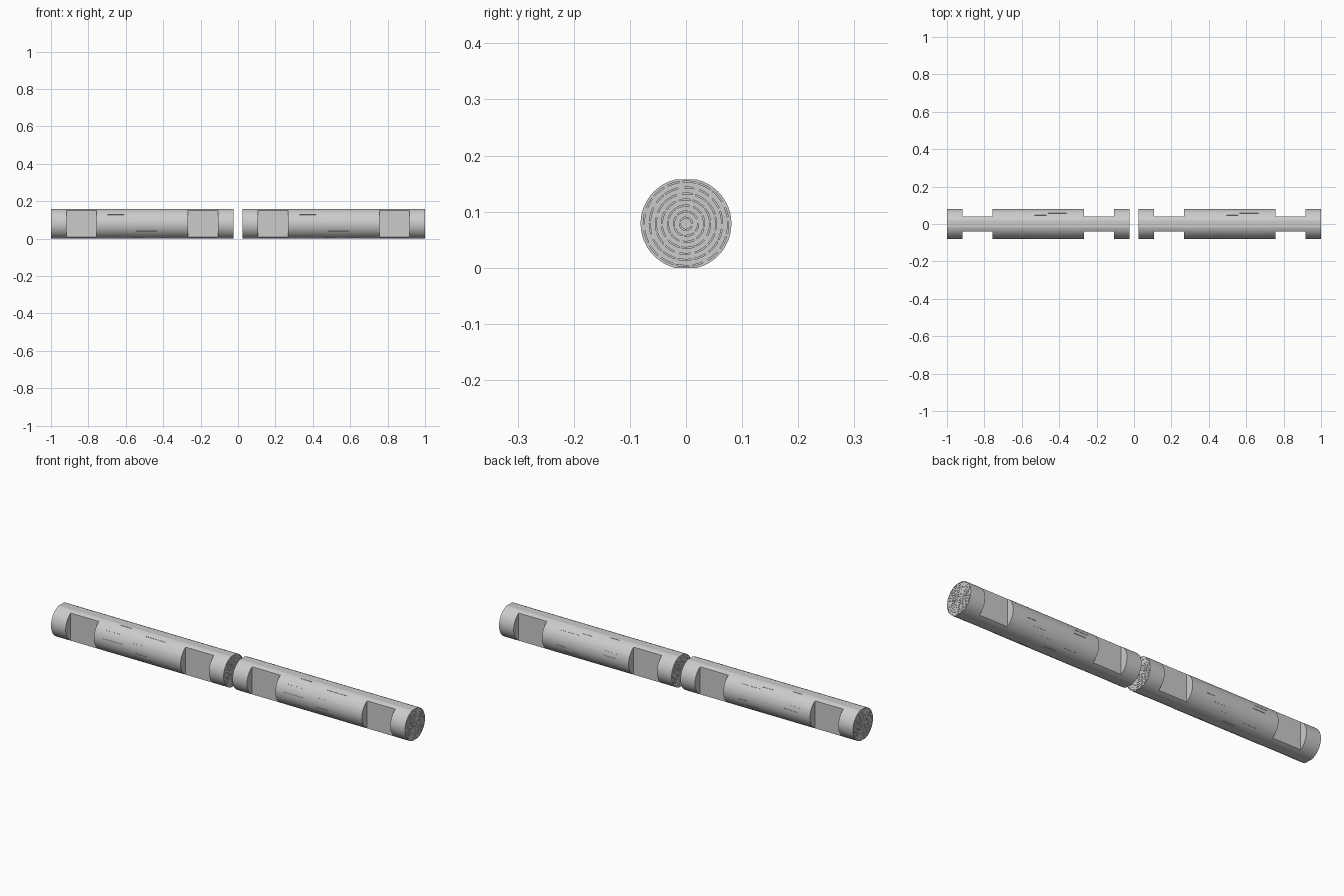
import bpy, bmesh, math, random
from mathutils import Matrix

if "Cube" in bpy.data.objects:
    bpy.data.objects.remove(bpy.data.objects["Cube"])

random.seed(4)
LENGTH, RADIUS, HALF_HEIGHT = 0.975, 0.081, 0.0785
CENTRE_X = 1 - LENGTH / 2

wood = bpy.data.materials.new("light grey wood")
wood.use_nodes = True
wood.diffuse_color = (0.6, 0.6, 0.6, 1)
wood.node_tree.nodes["Principled BSDF"].inputs["Base Color"].default_value = (0.6, 0.6, 0.6, 1)


def add_box(bm, centre, size, turn=0.0):
    """Box moved to its centre, then turned about the log's axis."""
    matrix = Matrix.Rotation(turn, 4, 'X') @ Matrix.Translation(centre) @ Matrix.Diagonal((*size, 1))
    bmesh.ops.create_cube(bm, size=1, matrix=matrix)


def add_prism(bm, outline, x0, x1):
    """Extrude a closed (y, z) outline along x."""
    a = [bm.verts.new((x0, y, z)) for y, z in outline]
    b = [bm.verts.new((x1, y, z)) for y, z in outline]
    bm.faces.new(a)
    bm.faces.new(b[::-1])
    for i in range(len(a)):
        j = (i + 1) % len(a)
        bm.faces.new((a[j], a[i], b[i], b[j]))


def arc(radius, start, end, steps):
    angles = [start + (end - start) * i / steps for i in range(steps + 1)]
    return [(radius * math.cos(t), radius * math.sin(t)) for t in angles]


def make_object(name, bm):
    bmesh.ops.recalc_face_normals(bm, faces=bm.faces)
    mesh = bpy.data.meshes.new(name)
    bm.to_mesh(mesh)
    bm.free()
    mesh.materials.append(wood)
    obj = bpy.data.objects.new(name, mesh)
    bpy.context.collection.objects.link(obj)
    return obj


# Round log flattened along its top and bottom
bm = bmesh.new()
limit = math.asin(HALF_HEIGHT / RADIUS)
side = arc(RADIUS, -limit, limit, 20)
add_prism(bm, side + [(-y, -z) for y, z in side], -LENGTH / 2, LENGTH / 2)
log = make_object("left_log", bm)

# Notches on both sides near each end
bm = bmesh.new()
for sx in (-1, 1):
    for sy in (-1, 1):
        add_box(bm, (sx * 0.325, sy * 0.09, 0), (0.16, 0.1, 0.3))

# Short grain grooves between the notches
grooves = 22
for i in range(grooves):
    turn = math.tau * (i + random.uniform(0.2, 0.8)) / grooves
    add_box(bm, (random.uniform(-0.17, 0.17), RADIUS, 0),
            (random.uniform(0.04, 0.12), 0.004, 0.0016), turn)

# Broken growth rings carved into both ends
for sx in (-1, 1):
    for ring in range(7):
        radius = 0.011 + 0.0107 * ring
        dashes = 4 + 2 * ring
        for d in range(dashes):
            start = math.tau * (d + 0.4 * ring) / dashes
            end = start + math.tau / dashes * random.uniform(0.6, 0.88)
            outline = arc(radius - 0.001, start, end, 5) + arc(radius + 0.001, end, start, 5)
            add_prism(bm, outline, sx * (LENGTH / 2 - 0.003), sx * (LENGTH / 2 + 0.003))
cutter = make_object("carving_cutter", bm)
cutter.hide_render = True

# Carve the log, then discard the cutter
carve = log.modifiers.new("carve", 'BOOLEAN')
carve.operation = 'DIFFERENCE'
carve.solver = 'EXACT'
carve.object = cutter
bpy.context.view_layer.update()
graph = bpy.context.evaluated_depsgraph_get()
carved = bpy.data.meshes.new_from_object(log.evaluated_get(graph))
log.modifiers.clear()
log.data = carved
bpy.data.objects.remove(cutter)

# Smooth sides with crisp cuts
bpy.ops.object.select_all(action='DESELECT')
log.select_set(True)
bpy.context.view_layer.objects.active = log
bpy.ops.object.shade_smooth_by_angle(angle=math.radians(9))

# Second identical log end to end with the first
log.location = (CENTRE_X, 0, HALF_HEIGHT)
other = log.copy()
other.name = "right_log"
other.location.x = -CENTRE_X
bpy.context.collection.objects.link(other)
